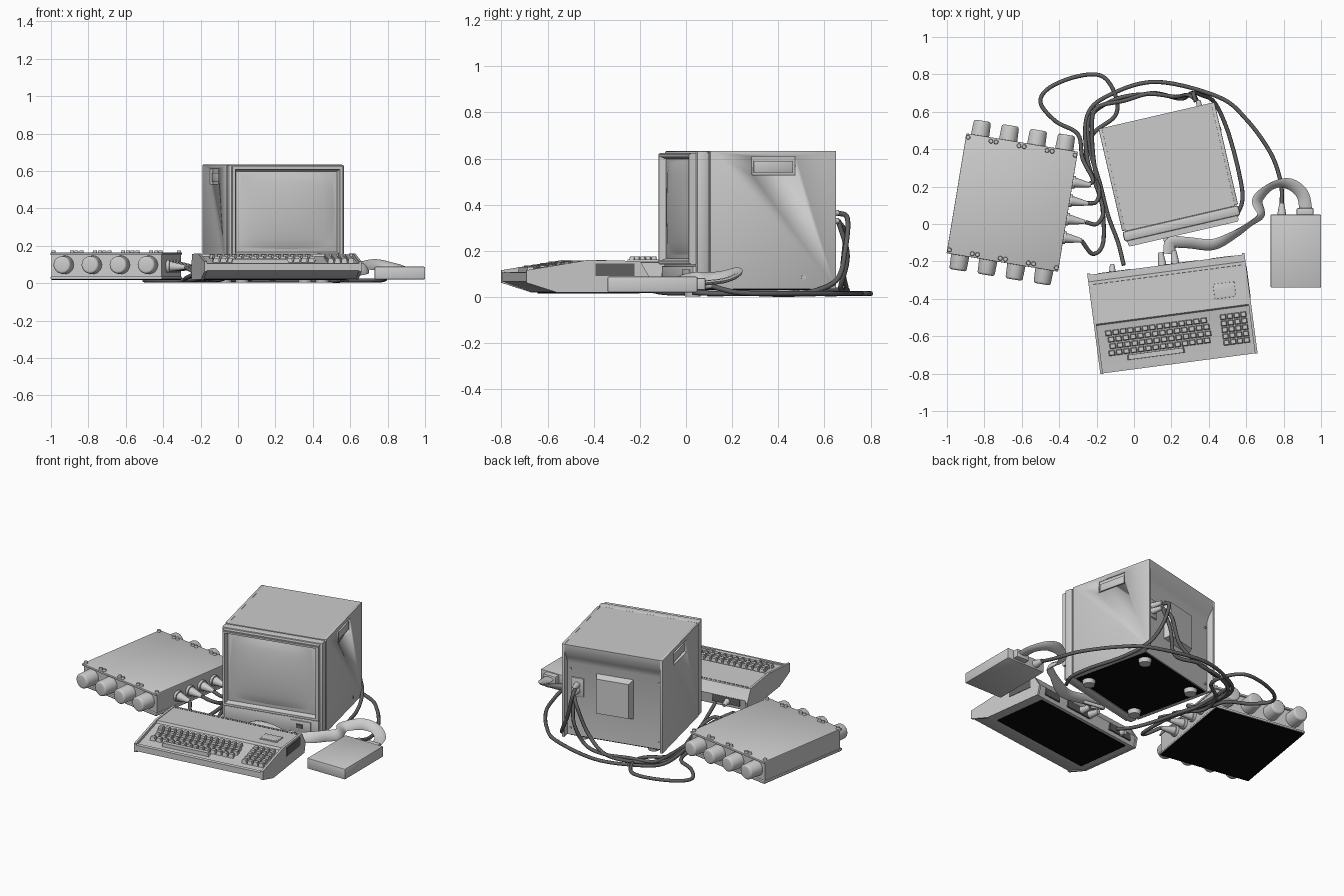
import bpy, bmesh, math
from mathutils import Vector, Matrix

def material(name, v):
    m = bpy.data.materials.new(name)
    m.diffuse_color = (v, v, v, 1)
    return m

GREY = material("casing grey", 0.6)
DARK = material("cable dark grey", 0.12)
BLACK = material("underside black", 0.002)

def frame(x, y, deg):
    return Matrix.Translation((x, y, 0)) @ Matrix.Rotation(math.radians(deg), 4, 'Z')

WORLD = Matrix()
MON = frame(0.191, 0.273, 13)
KEY = frame(0.205, -0.4775, 7.5)
HUB = frame(-0.651, 0.115, -9.4)

def finish(name, bm, M=WORLD, mat=GREY, angle=35):
    bmesh.ops.recalc_face_normals(bm, faces=bm.faces)
    me = bpy.data.meshes.new(name)
    bm.to_mesh(me)
    bm.free()
    me.materials.append(mat)
    me.shade_smooth()
    me.set_sharp_from_angle(angle=math.radians(angle))
    ob = bpy.data.objects.new(name, me)
    ob.matrix_world = M
    bpy.context.collection.objects.link(ob)
    return ob

def add_box(bm, x0, x1, y0, y1, z0, z1, taper=1.0):
    c = Vector(((x0 + x1) / 2, (y0 + y1) / 2, (z0 + z1) / 2))
    vs = bmesh.ops.create_cube(bm, size=1)['verts']
    for v in vs:
        k = taper if v.co.z > 0 else 1
        v.co = c + Vector((v.co.x * (x1 - x0) * k, v.co.y * (y1 - y0) * k, v.co.z * (z1 - z0)))
    return vs

def box(name, M, *dims, mat=GREY, bevel=0.0, taper=1.0):
    bm = bmesh.new()
    add_box(bm, *dims, taper=taper)
    if bevel:
        bmesh.ops.bevel(bm, geom=bm.edges[:], offset=bevel, segments=2, affect='EDGES', profile=0.5)
    return finish(name, bm, M, mat)

def prism(name, M, profile, x0, x1, mat=GREY):
    """Extrude a (y, z) outline along x."""
    bm = bmesh.new()
    f = bm.faces.new([bm.verts.new((x0, y, z)) for y, z in profile])
    new = bmesh.ops.extrude_face_region(bm, geom=[f])['geom']
    bmesh.ops.translate(bm, vec=(x1 - x0, 0, 0), verts=[g for g in new if isinstance(g, bmesh.types.BMVert)])
    return finish(name, bm, M, mat)

def cone(name, M, p0, p1, r0, r1, mat=GREY, n=20, bevel=0.0):
    p0, p1 = Vector(p0), Vector(p1)
    d = p1 - p0
    bm = bmesh.new()
    bmesh.ops.create_cone(bm, cap_ends=True, segments=n, radius1=r0, radius2=r1, depth=d.length)
    if bevel:
        rim = [e for e in bm.edges if all(v.co.z > 0 for v in e.verts)]
        bmesh.ops.bevel(bm, geom=rim, offset=bevel, segments=3, affect='EDGES', profile=0.5)
    bm.transform(Matrix.Translation((p0 + p1) / 2) @ d.to_track_quat('Z', 'Y').to_matrix().to_4x4())
    return finish(name, bm, M, mat)

def sweep(name, pts, w, h, mat=DARK, n=8, steps=7):
    """Tube through (x, y, z[, twist]) points with an oval section."""
    P = [Vector(tuple(p) + (0,) * (4 - len(p))) for p in pts]
    P = [2 * P[0] - P[1]] + P + [2 * P[-1] - P[-2]]
    path = []
    for a, b, c, d in zip(P, P[1:], P[2:], P[3:]):
        for i in range(steps):
            t = i / steps
            path.append(0.5 * (2 * b + (c - a) * t + (2 * a - 5 * b + 4 * c - d) * t * t + (3 * b - a - 3 * c + d) * t ** 3))
    path.append(P[-2])
    bm, rings = bmesh.new(), []
    for i, p in enumerate(path):
        t = (path[min(i + 1, len(path) - 1)] - path[max(i - 1, 0)]).to_3d().normalized()
        side = t.cross(Vector((0, 0, 1))).normalized()
        rot = Matrix.Rotation(p[3], 3, t)
        side, up = rot @ side, rot @ side.cross(t)
        c = p.to_3d()
        c.z = max(c.z, h)
        rings.append([bm.verts.new(c + side * w * math.cos(k * math.tau / n) + up * h * math.sin(k * math.tau / n)) for k in range(n)])
    for r, s in zip(rings, rings[1:]):
        for k in range(n):
            bm.faces.new((r[k], r[(k + 1) % n], s[(k + 1) % n], s[k]))
    bm.faces.new(rings[0])
    bm.faces.new(rings[-1])
    return finish(name, bm, WORLD, mat, 60)

# ---- Monitor: core with sloped, recessed back, and two side walls with handle holes
prism("monitor_core", MON, [(-0.25, 0.036), (0.27, 0.036), (0.27, 0.50), (0.285, 0.54), (0.312, 0.58), (0.315, 0.632), (-0.25, 0.632)], -0.301, 0.301)
for s, side in ((-1, "left"), (1, "right")):
    a, b = sorted((s * 0.299, s * 0.318))
    wall = box("monitor_wall_" + side, MON, a, b, -0.246, 0.315, 0.034, 0.634, bevel=0.004)
    cut = box("handle_cutter_" + side, MON, a - 0.02, b + 0.02, -0.06, 0.135, 0.53, 0.61)
    cut.hide_render = True
    cut.hide_viewport = True
    m = wall.modifiers.new("handle", 'BOOLEAN')
    m.object, m.operation, m.solver = cut, 'DIFFERENCE', 'EXACT'
    a, b = sorted((s * 0.299, s * 0.311))
    box("handle_grip_" + side, MON, a, b, -0.05, 0.125, 0.54, 0.59, bevel=0.003)
box("monitor_front_frame", MON, -0.318, 0.318, -0.305, -0.25, 0.032, 0.634, bevel=0.012)
box("monitor_control_strip", MON, -0.30, 0.30, -0.32, -0.29, 0.04, 0.135, bevel=0.006)
box("monitor_control_door", MON, 0.12, 0.25, -0.326, -0.31, 0.055, 0.12, bevel=0.003)
box("monitor_button", MON, 0.16, 0.20, -0.332, -0.32, 0.075, 0.10, mat=DARK)

# Screen surround with a stepped, sloping opening
bm = bmesh.new()
add_box(bm, -0.303, 0.303, -0.335, -0.28, 0.14, 0.625)
face = min(bm.faces, key=lambda f: f.calc_center_median().y)
outer = list(face.edges)
bmesh.ops.inset_region(bm, faces=[face], thickness=0.024, depth=0)
bmesh.ops.inset_region(bm, faces=[face], thickness=0.003, depth=-0.012)
bmesh.ops.inset_region(bm, faces=[face], thickness=0.012, depth=-0.02)
bmesh.ops.bevel(bm, geom=[e for e in outer if e.is_valid], offset=0.006, segments=2, affect='EDGES')
finish("screen_surround", bm, MON)

# Bulging screen glass
bm = bmesh.new()
bmesh.ops.create_grid(bm, x_segments=20, y_segments=16, size=1)
for v in bm.verts:
    u, w = v.co.x, v.co.y
    v.co = (0.262 * u * (1 - 0.06 * w * w), -0.305 - 0.026 * (1 - u * u) ** 0.7 * (1 - w * w) ** 0.7, 0.3875 + 0.204 * w * (1 - 0.05 * u * u))
for f in bm.faces:
    f.normal_update()
    if f.normal.y > 0:
        f.normal_flip()
finish("screen_glass", bm, MON, angle=60)

# Monitor rear parts, base and feet
bm = bmesh.new()
for v in add_box(bm, -0.12, 0.12, 0.26, 0.31, 0.2, 0.46):
    if v.co.y > 0.3:
        v.co.x *= 0.85
        v.co.z = 0.33 + (v.co.z - 0.33) * 0.85
finish("rear_housing", bm, MON)
box("power_socket_plate", MON, 0.195, 0.275, 0.262, 0.278, 0.29, 0.41, bevel=0.003)
for z in (0.33, 0.365):
    cone("rear_plug", MON, (0.235, 0.27, z), (0.235, 0.345, z), 0.02, 0.012)
for x in (-0.28, 0.28):
    for z in (0.08, 0.46):
        cone("rear_screw", MON, (x, 0.265, z), (x, 0.276, z), 0.009, 0.007, n=10)
box("monitor_base_plate", MON, -0.285, 0.285, -0.24, 0.262, 0.03, 0.037, mat=BLACK)
for x in (-0.22, 0.22):
    for y in (-0.2, 0.21):
        cone("monitor_foot", MON, (x, y, 0.035), (x, y, 0.003), 0.04, 0.034)
cone("wall_screw", MON, (0.315, 0.17, 0.085), (0.321, 0.17, 0.085), 0.01, 0.01, n=12)

# ---- Keyboard: wedge body with lower key deck, end caps
prism("keyboard_body", KEY, [(-0.268, 0.068), (-0.14, 0.022), (0.25, 0.022), (0.262, 0.09), (0.24, 0.125), (0.225, 0.152), (-0.005, 0.156), (-0.012, 0.142), (-0.25, 0.1), (-0.268, 0.1)], -0.412, 0.412)
for s, side in ((-1, "left"), (1, "right")):
    a, b = sorted((s * 0.41, s * 0.424))
    prism("keyboard_cap_" + side, KEY, [(-0.272, 0.062), (-0.14, 0.02), (0.255, 0.02), (0.27, 0.08), (0.225, 0.156), (-0.005, 0.16), (-0.272, 0.116)], a, b)
prism("keyboard_front_lip", KEY, [(-0.27, 0.068), (-0.25, 0.068), (-0.25, 0.108), (-0.27, 0.106)], -0.412, 0.412)
box("keyboard_base_plate", KEY, -0.36, 0.36, -0.12, 0.23, 0.016, 0.023, mat=BLACK)
box("side_port", KEY, 0.42, 0.4265, 0.03, 0.2, 0.09, 0.145, mat=DARK)
box("keyboard_badge", KEY, 0.235, 0.35, 0.045, 0.125, 0.15, 0.159, bevel=0.002)
box("badge_inset", KEY, 0.245, 0.34, 0.052, 0.09, 0.155, 0.161)
for i in range(27):
    x = -0.39 + i * 0.03
    box("vent_slot", KEY, x - 0.01, x + 0.01, 0.205, 0.211, 0.148, 0.1545, mat=DARK)
for x0, x1 in ((-0.37, -0.19), (-0.02, 0.17), (0.24, 0.36)):
    box("rear_port", KEY, x0, x1, 0.25, 0.264, 0.045, 0.09, mat=DARK)

# Keys follow the slope of the deck
bm = bmesh.new()
def key(x0, x1, y, d=0.03):
    z = 0.142 + (y + 0.012) * 0.042 / 0.238
    add_box(bm, x0, x1, y - d / 2, y + d / 2, z - 0.004, z + 0.021, taper=0.72 if x1 - x0 < 0.1 else 0.95)
for r in range(4):
    y = -0.06 - 0.036 * r
    for c in range(14):
        x = -0.37 + 0.0395 * c + (0, 0.01, 0.014, 0.004)[r]
        key(x, x + 0.035, y)
key(-0.27, 0.04, -0.203, 0.028)
for r in range(5):
    for c in range(4):
        x = 0.25 + 0.0365 * c
        key(x, x + 0.033, -0.055 - 0.0345 * r)
finish("keys", bm, KEY)

# ---- Connector hub: body between two plates, round knobs front and back
box("hub_body", HUB, -0.298, 0.298, -0.312, 0.312, 0.03, 0.155)
box("hub_top_plate", HUB, -0.302, 0.302, -0.325, 0.325, 0.15, 0.163, bevel=0.003)
box("hub_bottom_plate", HUB, -0.302, 0.302, -0.325, 0.325, 0.022, 0.036, bevel=0.003)
box("hub_underside", HUB, -0.298, 0.298, -0.32, 0.32, 0.018, 0.023, mat=BLACK)
for s in (-1, 1):
    for i in range(4):
        x = -0.228 + 0.152 * i
        cone("hub_knob", HUB, (x, s * 0.30, 0.098), (x, s * 0.405, 0.098), 0.05, 0.046, n=28, bevel=0.012)
    for x in (-0.29, -0.166, -0.138, -0.014, 0.014, 0.138, 0.166, 0.29):
        cone("hub_screw", HUB, (x, s * 0.305, 0.16), (x, s * 0.305, 0.175), 0.013, 0.01, n=12)
for y in (0.16, 0.06, -0.04, -0.14):
    cone("hub_socket", HUB, (0.295, y, 0.09), (0.315, y, 0.09), 0.034, 0.034)
    cone("hub_plug", HUB, (0.31, y, 0.09), (0.40, y, 0.085), 0.028, 0.011)

# ---- Power adapter with connectors
box("adapter", WORLD, 0.73, 1.0, -0.34, 0.05, 0.02, 0.088, bevel=0.005)
cone("adapter_plug", WORLD, (0.79, 0.04, 0.055), (0.79, 0.11, 0.05), 0.026, 0.013)
box("adapter_connector", WORLD, 0.87, 0.96, 0.04, 0.085, 0.03, 0.083, bevel=0.006)
for x in (0.05, -0.02):
    cone("keyboard_plug", KEY, (x, 0.25, 0.07), (x, 0.33, 0.065), 0.024, 0.015)
cone("keyboard_cable_plug", KEY, (-0.29, 0.25, 0.065), (-0.285, 0.30, 0.05), 0.02, 0.012)

# ---- Flat light cable from keyboard to adapter, twisting on the way
sweep("flat_cable", [(0.19, -0.16, 0.07, 0.3), (0.2, -0.1, 0.07, 0.3), (0.29, -0.1, 0.07, 0.5), (0.42, -0.11, 0.06, 0.5), (0.53, -0.06, 0.06, 0.9),
      (0.62, 0.0, 0.07, 1.3), (0.68, 0.05, 0.08, 1.0), (0.66, 0.13, 0.09, 0.6), (0.74, 0.205, 0.1, 1.0), (0.83, 0.215, 0.09, 0.5), (0.9, 0.16, 0.07, 0.1), (0.92, 0.07, 0.06, 0)], 0.034, 0.011, GREY)
sweep("short_cable", [(0.22, -0.13, 0.06), (0.17, -0.09, 0.05), (0.19, -0.07, 0.04), (0.3, -0.1, 0.05)], 0.011, 0.011, GREY)

# ---- Round cables
R = 0.011
sweep("keyboard_cable", [(-0.055, -0.22, 0.05), (-0.085, -0.1, 0.02), (-0.14, 0.05, 0.02), (-0.18, 0.21, 0.02), (-0.235, 0.4, 0.02), (-0.235, 0.57, 0.02),
      (-0.09, 0.67, 0.02), (0.09, 0.695, 0.03), (0.22, 0.68, 0.12), (0.29, 0.69, 0.27), (0.335, 0.66, 0.33)], R, R)
sweep("adapter_cable", [(0.79, 0.1, 0.05), (0.785, 0.22, 0.02), (0.73, 0.38, 0.015), (0.6, 0.56, 0.015), (0.45, 0.68, 0.015), (0.12, 0.76, 0.015),
      (-0.13, 0.69, 0.015), (-0.25, 0.58, 0.015), (-0.25, 0.35, 0.03), (-0.19, 0.17, 0.03), (-0.165, 0.06, 0.05), (-0.2, 0.0, 0.08), (-0.26, 0.01, 0.085)], R, R)
sweep("monitor_power_cable", [(0.33, 0.655, 0.365), (0.32, 0.7, 0.34), (0.36, 0.69, 0.2), (0.43, 0.65, 0.07), (0.5, 0.5, 0.015), (0.56, 0.28, 0.015),
      (0.58, 0.13, 0.015), (0.54, 0.03, 0.02)], R, R)
sweep("looped_cable", [(-0.26, 0.11, 0.085), (-0.2, 0.12, 0.06), (-0.19, 0.2, 0.03), (-0.26, 0.33, 0.015), (-0.22, 0.48, 0.015), (-0.1, 0.58, 0.015), (-0.1, 0.69, 0.015),
      (-0.17, 0.79, 0.015), (-0.3, 0.79, 0.015), (-0.45, 0.73, 0.015), (-0.5, 0.65, 0.015), (-0.42, 0.55, 0.015), (-0.3, 0.48, 0.015), (-0.275, 0.35, 0.03), (-0.22, 0.24, 0.06), (-0.245, 0.21, 0.085)], R, R)
sweep("hub_cable", [(-0.28, -0.09, 0.085), (-0.22, -0.16, 0.05), (-0.165, -0.1, 0.02), (-0.17, 0.1, 0.02), (-0.21, 0.3, 0.02), (-0.225, 0.5, 0.03),
      (-0.2, 0.62, 0.03), (-0.05, 0.66, 0.03), (0.1, 0.70, 0.03), (0.25, 0.67, 0.04), (0.31, 0.7, 0.18), (0.335, 0.66, 0.33)], R, R)
